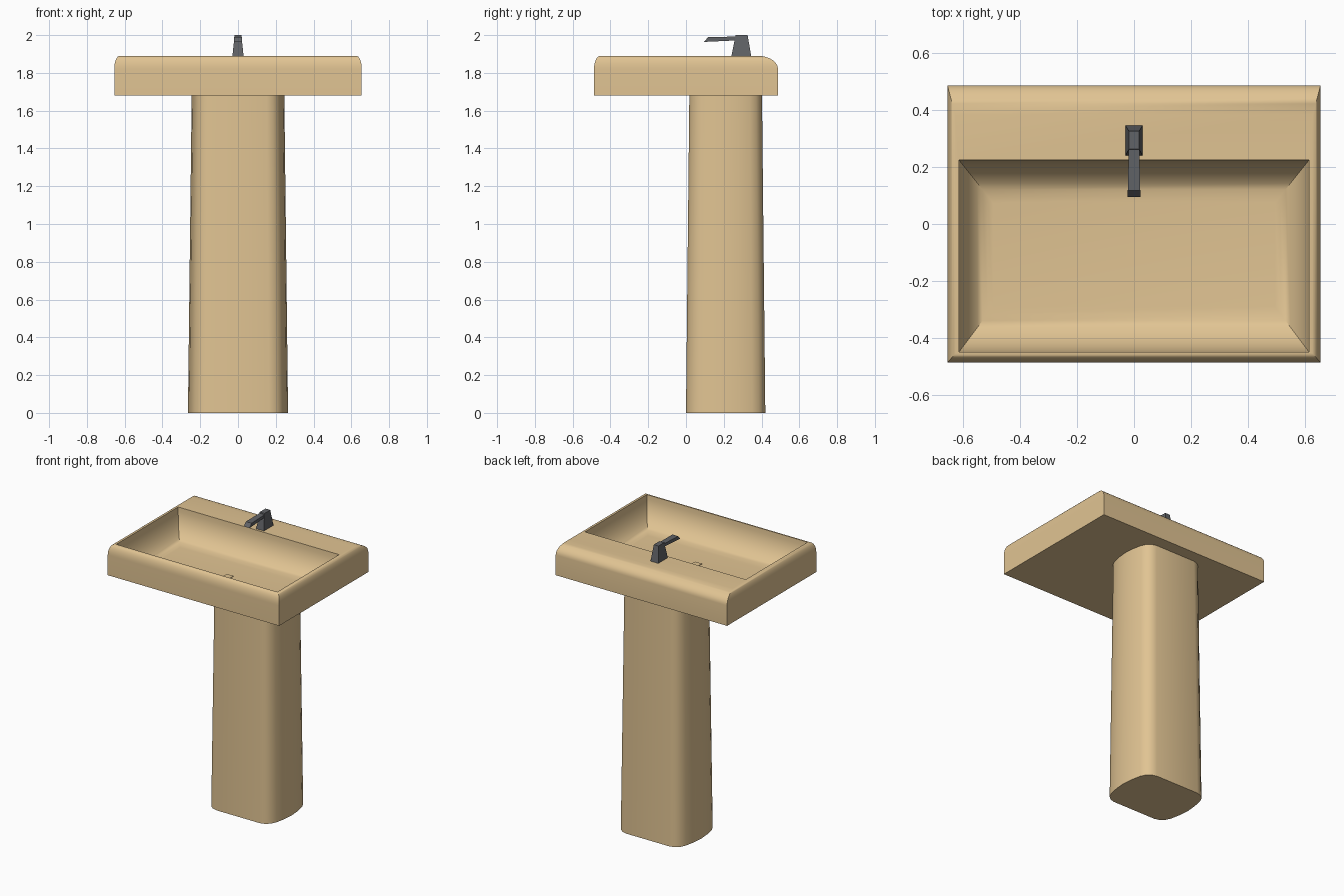
import bpy
from math import sin, cos, pi, radians

if "Cube" in bpy.data.objects:
    bpy.data.objects.remove(bpy.data.objects["Cube"])


def material(name, rgb):
    m = bpy.data.materials.new(name)
    m.diffuse_color = (*rgb, 1)
    m.use_nodes = True
    m.node_tree.nodes["Principled BSDF"].inputs["Base Color"].default_value = m.diffuse_color
    return m


CERAMIC = material("ceramic", (0.75, 0.55, 0.29))
METAL = material("dark_metal", (0.12, 0.125, 0.135))


def loft(name, rings, mat, smooth=None):
    """Skin a stack of equal-length counter-clockwise rings and cap both ends."""
    n = len(rings[0])
    verts = [p for r in rings for p in r]
    faces = [tuple(reversed(range(n))),
             tuple(range(len(verts) - n, len(verts)))]
    for k in range(len(rings) - 1):
        for i in range(n):
            j = (i + 1) % n
            faces.append((k * n + i, k * n + j, (k + 1) * n + j, (k + 1) * n + i))
    me = bpy.data.meshes.new(name)
    me.from_pydata(verts, [], faces)
    me.materials.append(mat)
    ob = bpy.data.objects.new(name, me)
    bpy.context.collection.objects.link(ob)
    if smooth:
        bpy.ops.object.select_all(action='DESELECT')
        ob.select_set(True)
        bpy.context.view_layer.objects.active = ob
        bpy.ops.object.shade_smooth_by_angle(angle=radians(smooth))
    return ob


def rect(x, y0, y1, z):
    return [(-x, y0, z), (x, y0, z), (x, y1, z), (-x, y1, z)]


# Basin: slab with rounded top edges, then the deck dips into the bowl
rings = [rect(0.655, -0.487, 0.487, 1.68)]
for i in range(9):
    a = i / 8 * pi / 2
    c, s = 1 - cos(a), sin(a)
    rings.append(rect(0.655 - 0.028 * c, -0.487 + 0.033 * c,
                      0.487 - 0.105 * c, 1.82 + 0.07 * s))
for i in range(11):
    a = i / 10 * pi / 2
    c, s = 1 - cos(a), sin(a)
    rings.append(rect(0.615 - 0.12 * c, -0.45 + 0.16 * c,
                      0.225 - 0.15 * c, 1.89 - 0.19 * s))
loft("basin", rings, CERAMIC, 40)

# Drain cover
loft("drain", [rect(0.026, -0.136, -0.086, z) for z in (1.695, 1.704)], CERAMIC)

# Pedestal: flat front and back, bulging sides, slight taper
quarter = [(0.165, -0.21), (0.2, -0.2), (0.228, -0.176), (0.245, -0.14),
           (0.258, -0.075), (0.265, 0)]
half = quarter + [(x, -y) for x, y in reversed(quarter[:-1])]
section = half + [(-x, -y) for x, y in half]


def pedestal_ring(z):
    t = z / 1.69
    return [(x * (1 - 0.075 * t), 0.21 + y * (1 - 0.085 * t), z) for x, y in section]


loft("pedestal", [pedestal_ring(1.69 * i / 4) for i in range(5)], CERAMIC, 40)

# Faucet body: tapered block
loft("faucet_body", [rect(0.03, 0.24, 0.346, 1.885),
                     rect(0.018, 0.263, 0.326, 2.0)], METAL)

# Faucet spout: flat bar widening to a slanted tip
def spout_ring(x, y_low, y_top, z0, z1):
    return [(-x, y_low, z0), (x, y_low, z0), (x, y_top, z1), (-x, y_top, z1)]


loft("faucet_spout", [spout_ring(0.022, 0.095, 0.117, 1.964, 1.989),
                      spout_ring(0.018, 0.29, 0.29, 1.973, 1.993)], METAL)
# Ring order runs front to back here, so turn the spout's faces outward
spout = bpy.data.objects["faucet_spout"].data
centre = sum((v.co for v in spout.vertices), spout.vertices[0].co * 0) / 8
if sum((p.center - centre).dot(p.normal) for p in spout.polygons) < 0:
    spout.flip_normals()
